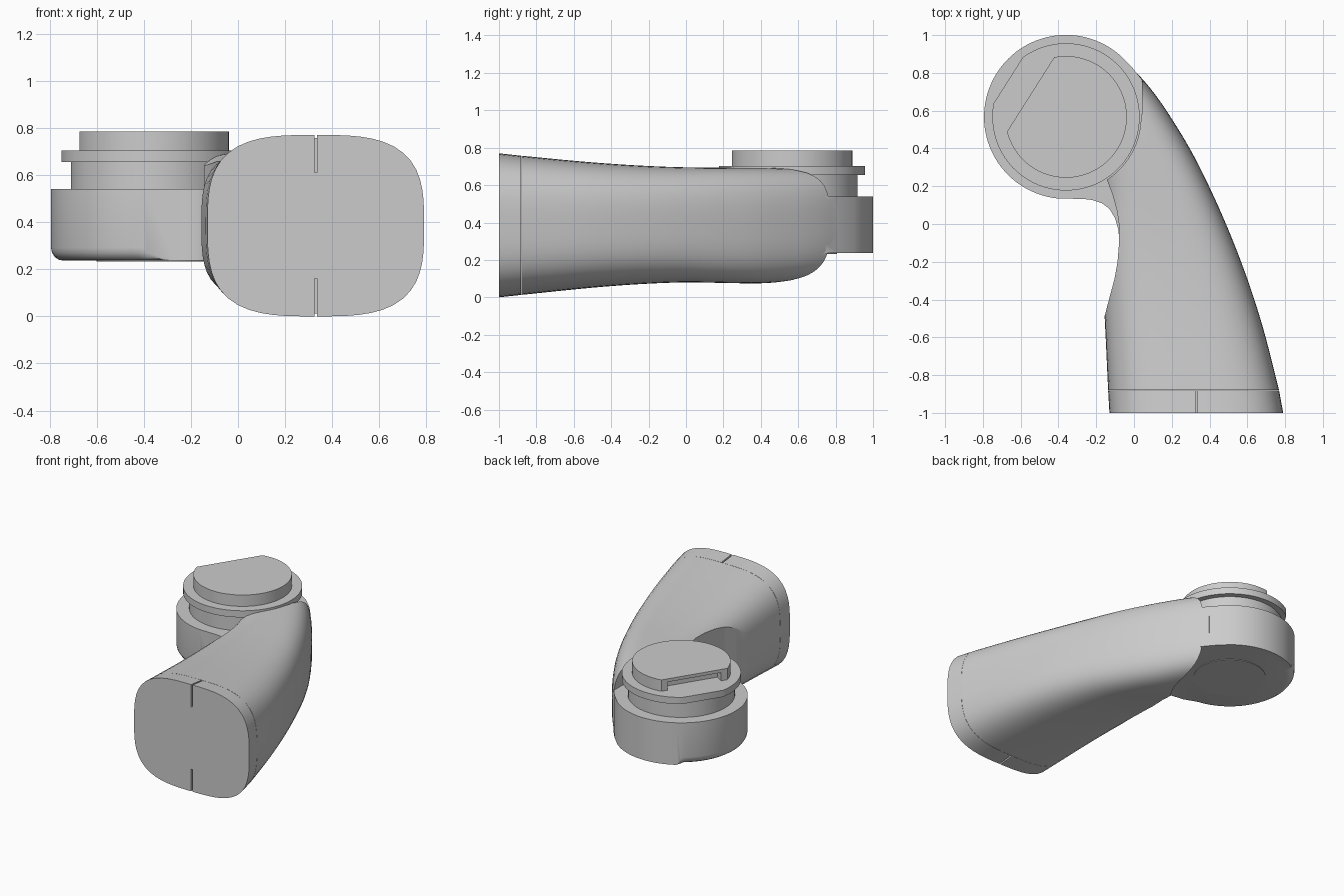
import bpy, bmesh
from math import cos, sin, acos, pi, radians, degrees, atan2

if "Cube" in bpy.data.objects:
    bpy.data.objects.remove(bpy.data.objects["Cube"])

CX, CY = -0.36, 0.567         # pivot axis
FLAT = radians(147.6)         # direction the keyed flats face


def make_object(name, bm):
    bmesh.ops.recalc_face_normals(bm, faces=bm.faces)
    me = bpy.data.meshes.new(name)
    bm.to_mesh(me)
    bm.free()
    ob = bpy.data.objects.new(name, me)
    bpy.context.collection.objects.link(ob)
    return ob


def prism(name, pts, z0, z1, bevel=0, bevel_test=None):
    bm = bmesh.new()
    lo = [bm.verts.new((x, y, z0)) for x, y in pts]
    hi = [bm.verts.new((x, y, z1)) for x, y in pts]
    n = len(pts)
    base = bm.faces.new(lo[::-1])
    bm.faces.new(hi)
    for i in range(n):
        j = (i + 1) % n
        bm.faces.new((lo[i], lo[j], hi[j], hi[i]))
    if bevel:
        bm.normal_update()
        edges = [e for e in base.edges
                 if bevel_test((e.verts[0].co + e.verts[1].co) / 2)]
        bmesh.ops.bevel(bm, geom=edges, offset=bevel, offset_type='OFFSET',
                        segments=4, profile=0.5, affect='EDGES')
    return make_object(name, bm)


def arc(r, a0, a1, n=64):
    return [(CX + r * cos(a0 + (a1 - a0) * i / n),
             CY + r * sin(a0 + (a1 - a0) * i / n)) for i in range(n + 1)]


def circle(r, n=64):
    return arc(r, 0, 2 * pi, n)[:-1]


def flatted(r, d):
    p = acos(d / r)
    return arc(r, FLAT + p, FLAT + 2 * pi - p)


def rect(x0, x1, y0, y1):
    return [(x0, y0), (x1, y0), (x1, y1), (x0, y1)]


def boolean(ob, tool, op='DIFFERENCE'):
    mod = ob.modifiers.new('bool', 'BOOLEAN')
    mod.operation, mod.object, mod.solver = op, tool, 'EXACT'
    bpy.context.view_layer.objects.active = ob
    bpy.ops.object.modifier_apply(modifier=mod.name)
    bpy.data.objects.remove(tool)


def smooth(ob, angle=32):
    bpy.ops.object.select_all(action='DESELECT')
    ob.select_set(True)
    bpy.context.view_layer.objects.active = ob
    bpy.ops.object.shade_smooth_by_angle(angle=radians(angle))


# Arm sections: y, left x, right x, bottom z, top z
ROWS = [(-1.0, -0.13, 0.79, 0.0, 0.77), (-0.88, -0.137, 0.768, 0.013, 0.757),
        (-0.6, -0.15, 0.697, 0.042, 0.73), (-0.4, -0.16, 0.637, 0.06, 0.714),
        (-0.2, -0.17, 0.567, 0.073, 0.702), (0.0, -0.18, 0.487, 0.08, 0.695),
        (0.2, -0.2, 0.397, 0.077, 0.693), (0.4, -0.28, 0.295, 0.075, 0.692),
        (0.6, -0.35, 0.172, 0.09, 0.688), (0.72, -0.38, 0.085, 0.11, 0.68),
        (0.8, -0.38, 0.015, 0.13, 0.67)]


def catmull(rows, steps=4):
    out = []
    for i in range(len(rows) - 1):
        p = [rows[max(i - 1, 0)], rows[i], rows[i + 1], rows[min(i + 2, len(rows) - 1)]]
        for k in range(steps):
            t = k / steps
            out.append(tuple(
                b + 0.5 * t * ((c - a) + t * (2*a - 5*b + 4*c - d + t * (3*(b - c) + d - a)))
                for a, b, c, d in zip(*p)))
    return out + [rows[-1]]


def loft(name, rows, n=64, power=3.2):
    bm = bmesh.new()
    rings = []
    for y, xl, xr, lo, hi in rows:
        ring = []
        for i in range(n):
            c, s = cos(2 * pi * i / n), sin(2 * pi * i / n)
            k = (abs(c) ** power + abs(s) ** power) ** (-1 / power)
            ring.append(bm.verts.new(((xl + xr) / 2 + (xr - xl) / 2 * c * k, y,
                                      (lo + hi) / 2 + (hi - lo) / 2 * s * k)))
        rings.append(ring)
    for a, b in zip(rings, rings[1:]):
        for i in range(n):
            j = (i + 1) % n
            bm.faces.new((a[i], a[j], b[j], b[i]))
    bm.faces.new(rings[0])
    bm.faces.new(rings[-1])
    return make_object(name, bm)


# End cap with the two split grooves
seam = (-0.8815,) + ROWS[1][1:]
end_cap = loft('end_cap', [ROWS[0], seam])
for z0, z1 in ((-0.1, 0.16), (0.61, 0.9)):
    boolean(end_cap, prism('groove', rect(0.325, 0.336, -1.1, -0.8), z0, z1))
smooth(end_cap)

# Curved arm, scooped on the inner side and cleared around the pivot
arm = loft('arm', catmull(ROWS[1:]))
scoop = [(-0.156, -0.49), (-0.13, -0.39), (-0.103, -0.29), (-0.087, -0.2),
         (-0.079, -0.1), (-0.08, 0.0), (-0.09, 0.07), (-0.115, 0.16),
         (-0.15, 0.25), (-0.6, 0.25), (-0.6, -0.49)]
boolean(arm, prism('scoop_cutter', scoop, -0.2, 1.0))
boolean(arm, prism('under_cutter', [(-0.6, -0.05), (-0.079, -0.05), (-0.07, 0.1),
                                    (-0.04, 0.25), (-0.04, 0.4), (-0.6, 0.4)], -0.2, 0.238))
for z0, z1 in ((-0.3, 0.238), (0.538, 1.0)):
    boolean(arm, prism('pivot_cutter', circle(0.397), z0, z1))
    boolean(arm, prism('side_cutter', rect(-0.6, 0.042, 0.58, 1.1), z0, z1))

# Hinge plate: round pad blending into the arm on both sides
pad = arc(0.434, radians(50), radians(265))
pad += [(-0.27, 0.133), (-0.22, 0.127), (-0.17, 0.11), (-0.13, 0.08),
        (-0.1, 0.03), (-0.083, -0.03), (-0.076, -0.1), (0.1, -0.05), (0.1, 0.5),
        (0.05, 0.755), (-0.005, 0.823)]


def rounded_side(m):
    a = degrees(atan2(m.y - CY, m.x - CX)) % 360
    return 125 < a < 266


plate = prism('hinge_plate', pad, 0.236, 0.54, 0.055, rounded_side)
boolean(arm, plate, 'UNION')
smooth(arm)

# Pivot stack: neck, keyed flange, keyed top disc, bottom disc
smooth(prism('pivot_neck', circle(0.35), 0.53, 0.66))
smooth(prism('pivot_flange', flatted(0.39, 0.362), 0.655, 0.703))
top = prism('pivot_top', flatted(0.322, 0.222), 0.70, 0.785)
nx, ny = cos(FLAT), sin(FLAT)
slot = [(CX + nx * d - ny * w, CY + ny * d + nx * w)
        for d, w in ((0.16, -0.19), (0.3, -0.19), (0.3, 0.19), (0.16, 0.19))]
boolean(top, prism('slot_cutter', slot, 0.69, 0.762))
smooth(top)
smooth(prism('bottom_disc', circle(0.24), 0.232, 0.25))
